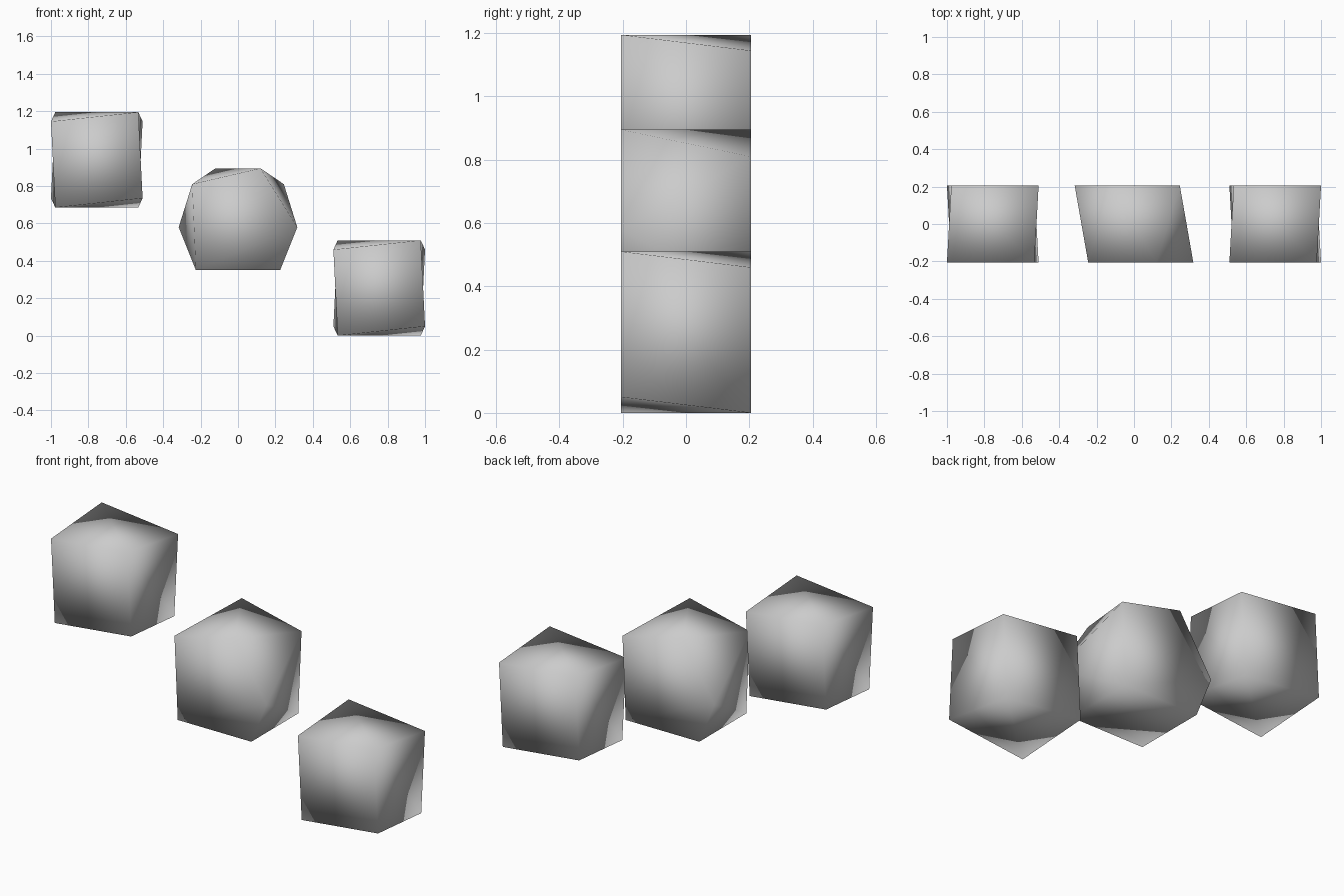
import bpy, bmesh

if "Cube" in bpy.data.objects:
    bpy.data.objects.remove(bpy.data.objects["Cube"])

HALF_DEPTH = 0.205

grey = bpy.data.materials.new("light grey")
grey.diffuse_color = (0.6, 0.6, 0.6, 1)
grey.use_nodes = True
grey.node_tree.nodes["Principled BSDF"].inputs["Base Color"].default_value = grey.diffuse_color


def finish(name, bm, x, z):
    bmesh.ops.recalc_face_normals(bm, faces=bm.faces[:])
    for f in bm.faces:
        f.smooth = True
    mesh = bpy.data.meshes.new(name)
    bm.to_mesh(mesh)
    bm.free()
    mesh.materials.append(grey)
    obj = bpy.data.objects.new(name, mesh)
    obj.location = (x, 0, z)
    bpy.context.collection.objects.link(obj)


def end_loops(bm, profile):
    """Front outline, and the same outline mirrored in x at the back."""
    front = [bm.verts.new((x, -HALF_DEPTH, z)) for x, z in profile]
    back = [bm.verts.new((-x, HALF_DEPTH, z)) for x, z in profile]
    return front, back


def twisted_block(name, x, z):
    bm = bmesh.new()
    f, m = end_loops(bm, [(-0.245, 0.205), (0.222, 0.255),
                          (0.245, -0.205), (-0.222, -0.255)])
    b = [m[1], m[0], m[3], m[2]]          # back corners paired with the front
    bm.faces.new(f)
    bm.faces.new(b[::-1])
    for i in range(4):
        j = (i + 1) % 4
        if i % 2 == 0:                    # top and bottom fold outwards
            tris = (f[i], f[j], b[i]), (f[j], b[j], b[i])
        else:                             # sides fold inwards
            tris = (f[i], f[j], b[j]), (f[i], b[j], b[i])
        for t in tris:
            bm.faces.new(t)
    finish(name, bm, x, z)


def five_sided_block(name, x, z):
    bm = bmesh.new()
    end_loops(bm, [(-0.245, 0.81), (0.12, 0.895), (0.317, 0.58),
                   (0.225, 0.35), (-0.225, 0.35)])
    bmesh.ops.convex_hull(bm, input=bm.verts[:])
    # merge the flat ends and base back into single faces
    bmesh.ops.dissolve_limit(bm, angle_limit=0.01,
                             verts=bm.verts[:], edges=bm.edges[:])
    finish(name, bm, x, z)


twisted_block("upper_left_block", -0.755, 0.94)
five_sided_block("middle_block", 0, 0)
twisted_block("lower_right_block", 0.755, 0.255)
